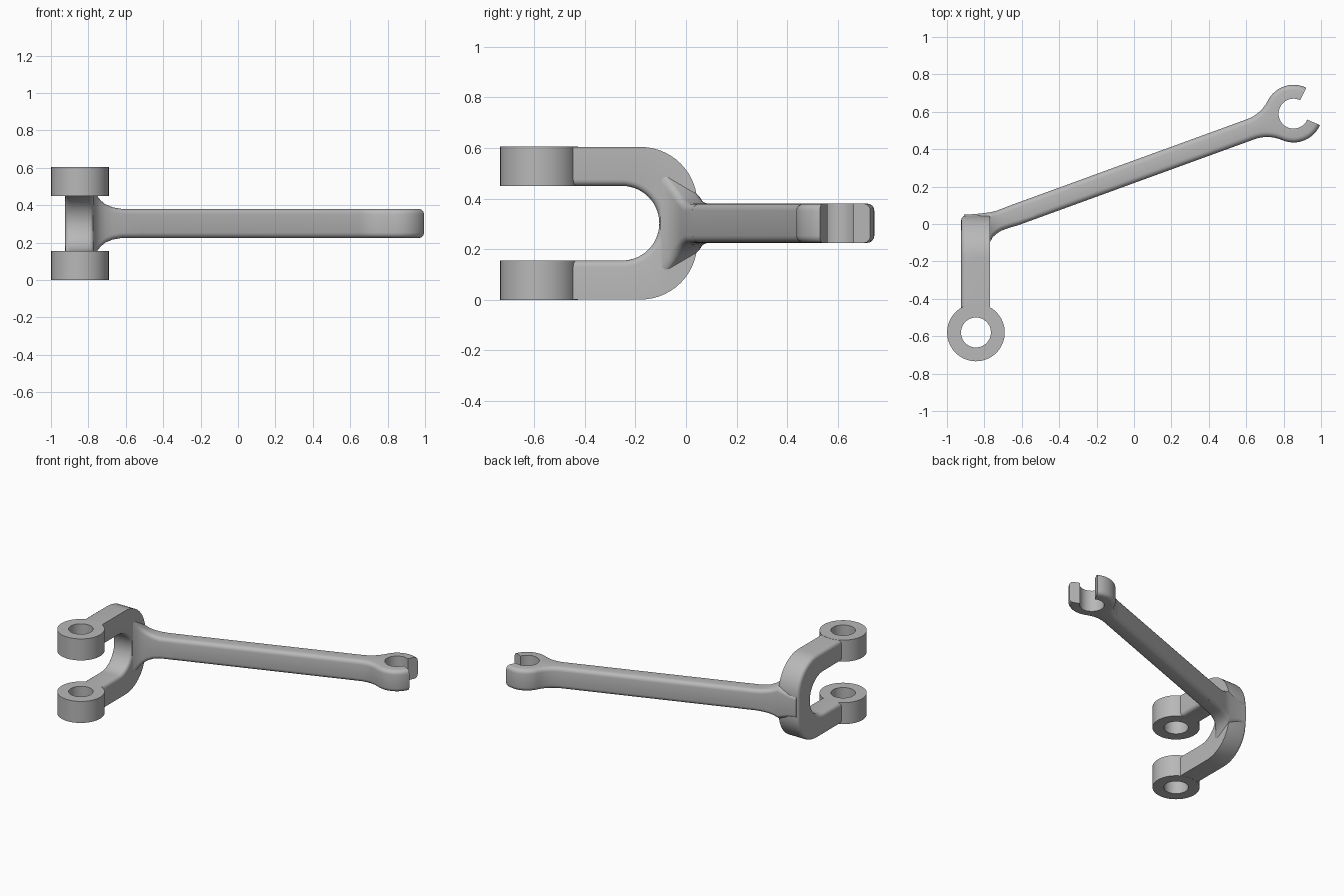
import bpy, bmesh
from math import sin, cos, pi, radians, hypot, atan2, sqrt, tan
from mathutils import Matrix

cube = bpy.data.objects.get("Cube")
if cube:
    bpy.data.objects.remove(cube, do_unlink=True)

steel = bpy.data.materials.new("plain_grey")
steel.use_nodes = True
GREY = (0.48, 0.48, 0.48, 1)
steel.diffuse_color = GREY
steel.node_tree.nodes["Principled BSDF"].inputs["Base Color"].default_value = GREY

MID = 0.3025          # height of the symmetry plane
THICK = 0.155         # stock thickness
R_OUT, R_IN = 0.154, 0.08
SLOPE = radians(20)   # arm direction seen from above
CLAW = (0.853, 0.59)
HALF_W = 0.057        # half width of the arm


def arc(cx, cy, r, a0, a1, n):
    return [(cx + r * cos(a0 + (a1 - a0) * i / n),
             cy + r * sin(a0 + (a1 - a0) * i / n)) for i in range(n + 1)]


def finish(name, bm, matrix=None):
    if matrix:
        bm.transform(matrix)
    bmesh.ops.recalc_face_normals(bm, faces=bm.faces[:])
    mesh = bpy.data.meshes.new(name)
    bm.to_mesh(mesh)
    bm.free()
    mesh.materials.append(steel)
    ob = bpy.data.objects.new(name, mesh)
    bpy.context.collection.objects.link(ob)
    bpy.ops.object.select_all(action='DESELECT')
    ob.select_set(True)
    bpy.context.view_layer.objects.active = ob
    bpy.ops.object.shade_smooth_by_angle(angle=radians(35))
    return ob


def prism(name, outline, low, high, rounded, radius, matrix):
    """Extrude an outline along local z and round the rim edges picked by a rule."""
    bm = bmesh.new()
    face = bm.faces.new([bm.verts.new((a, b, low)) for a, b in outline])
    new = bmesh.ops.extrude_face_region(bm, geom=[face])["geom"]
    for v in new:
        if isinstance(v, bmesh.types.BMVert):
            v.co.z = high
    bmesh.ops.recalc_face_normals(bm, faces=bm.faces[:])
    rims = []
    for e in bm.edges:
        p, q = (v.co for v in e.verts)
        if abs(p.z - q.z) < 1e-5 and rounded((p + q) / 2):
            rims.append(e)
    bmesh.ops.bevel(bm, geom=rims, offset=radius, segments=4,
                    profile=0.5, affect='EDGES', clamp_overlap=True)
    return finish(name, bm, matrix)


# Pivot rings
def ring(name, z0, z1):
    bm = bmesh.new()
    n = 64
    loops = [[bm.verts.new((-0.845 + x, -0.58 + y, z)) for x, y in arc(0, 0, r, 0, 2 * pi, n)[:-1]]
             for r, z in ((R_OUT, z0), (R_OUT, z1), (R_IN, z1), (R_IN, z0))]
    for k in range(4):
        a, b = loops[k], loops[(k + 1) % 4]
        for i in range(n):
            j = (i + 1) % n
            bm.faces.new((a[i], a[j], b[j], b[i]))
    return finish(name, bm)


ring("lower_ring", 0, THICK)
ring("upper_ring", 2 * MID - THICK, 2 * MID)

# Forked yoke: side profile in (y, z), extruded along x
IN_R, BACK_R, TOP = MID - THICK, 0.225, MID - 0.001
half = [(-0.47, IN_R), (-0.47, TOP)] + arc(-0.18, TOP - BACK_R, BACK_R, pi / 2, 0, 14)
inner = arc(-0.253, 0, IN_R, -pi / 2, pi / 2, 28)
profile = half + [(a, -b) for a, b in reversed(half)] + inner
profile = profile[:-1]          # the last arc point repeats the first corner's height
profile = [(a, b + MID) for a, b in profile] + [(-0.253, MID + IN_R)]


def yoke_rim(m):
    if m.x < -0.465:
        return False
    inside = m.x < -0.09 and abs(m.y - MID) < IN_R + 0.002
    return inside or m.z < -0.92


SIDE = Matrix(((0, 0, 1, 0), (1, 0, 0, 0), (0, 1, 0, 0), (0, 0, 0, 1)))
prism("forked_yoke", profile, -0.924, -0.77, yoke_rim, 0.025, SIDE)

# Arm and open claw: one outline, mirrored about the arm's axis
FIL = 0.2
fx = sqrt((R_OUT + FIL) ** 2 - (HALF_W + FIL) ** 2)
touch = atan2(HALF_W + FIL, fx)
GAP = radians(43.5)
upper = [(-1.52, HALF_W)]
upper += arc(-fx, HALF_W + FIL, FIL, -pi / 2, -touch, 8)
upper += arc(0, 0, R_OUT, pi - touch, GAP, 20)[1:]
upper += arc(0, 0, R_IN, GAP, pi, 24)
outline = upper + [(a, -b) for a, b in reversed(upper[:-1])]


def arm_rim(m):
    return hypot(m.x, m.y) > 0.14 and m.x > -1.515


prism("arm_with_claw", outline, MID - THICK / 2, MID + THICK / 2, arm_rim, 0.028,
      Matrix.Translation((*CLAW, 0)) @ Matrix.Rotation(SLOPE, 4, 'Z'))


# Flared neck: rounded sections blending the arm into the yoke
def arm_section(x):
    y = CLAW[1] + tan(SLOPE) * (x - CLAW[0])
    h = HALF_W / cos(SLOPE)
    return (x, y - h, y + h, THICK / 2, THICK / 2)


# x, front y, back y, half height at front, half height at back
sections = [
    (-0.91, -0.03, 0.050, 0.09, 0.080),
    (-0.85, -0.05, 0.053, 0.10, 0.085),
    (-0.772, -0.10, 0.062, 0.20, 0.105),
    (-0.755, -0.070, 0.066, 0.16, 0.098),
    (-0.735, -0.052, 0.071, 0.132, 0.092),
    (-0.71, -0.036, 0.080, 0.108, 0.086),
    (-0.67, -0.021, 0.096, 0.088, 0.080),
    arm_section(-0.62), arm_section(-0.53)]


def neck_loop(bm, x, yf, yb, hf, hb):
    r, cy, hw = 0.028, (yf + yb) / 2, (yb - yf) / 2
    mean = (hf + hb) / 2
    pts = []
    for k, (sy, sz) in enumerate(((1, 1), (-1, 1), (-1, -1), (1, -1))):
        pts += arc(sy * (hw - r), sz * (mean - r), r, k * pi / 2, (k + 1) * pi / 2, 5)
    loop = []
    for y, z in pts:
        t = (y + hw) / (2 * hw)
        loop.append(bm.verts.new((x, cy + y, MID + z / mean * (hf + (hb - hf) * t))))
    return loop


bm = bmesh.new()
loops = [neck_loop(bm, *s) for s in sections]
for a, b in zip(loops, loops[1:]):
    for i in range(len(a)):
        j = (i + 1) % len(a)
        bm.faces.new((a[i], a[j], b[j], b[i]))
bm.faces.new(loops[0])
bm.faces.new(loops[-1])
finish("flared_neck", bm)
